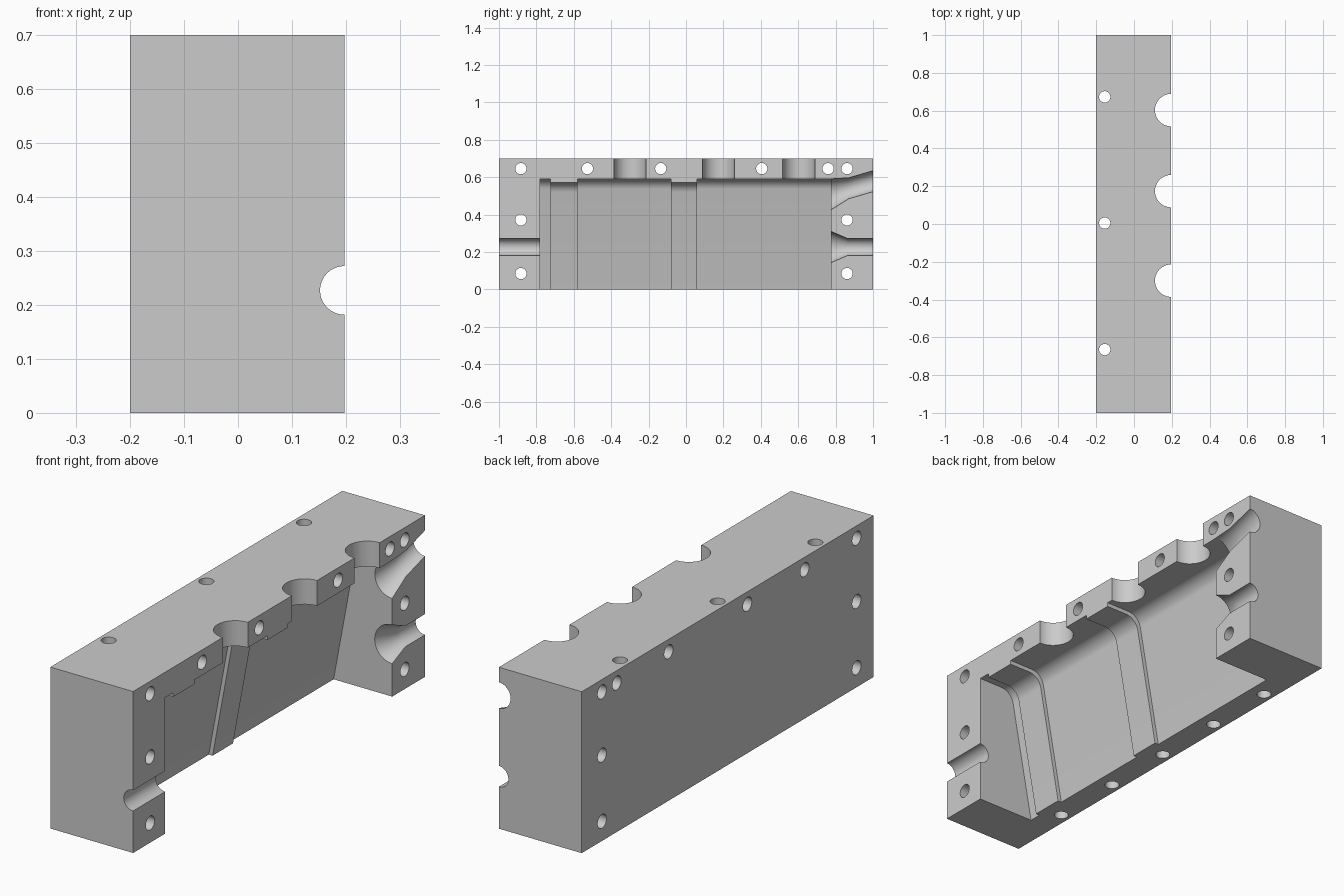
import bpy, bmesh, math
from mathutils import Vector

if "Cube" in bpy.data.objects:
    bpy.data.objects.remove(bpy.data.objects["Cube"])

PART = 0.197                      # parting face, on +x
AXES = {"x": (1, 2), "y": (0, 2), "z": (0, 1)}
cutters = []

grey = bpy.data.materials.new("plain grey")
grey.use_nodes = True
grey.diffuse_color = (0.6, 0.6, 0.6, 1)
grey.node_tree.nodes["Principled BSDF"].inputs["Base Color"].default_value = (0.6, 0.6, 0.6, 1)


def loft(name, rings):
    """Closed solid through rings with equal point counts."""
    bm = bmesh.new()
    loops = [[bm.verts.new(p) for p in ring] for ring in rings]
    n = len(loops[0])
    for a, b in zip(loops, loops[1:]):
        for i in range(n):
            j = (i + 1) % n
            bm.faces.new((a[i], a[j], b[j], b[i]))
    bm.faces.new(loops[0])
    bm.faces.new(loops[-1])
    bmesh.ops.recalc_face_normals(bm, faces=bm.faces)
    mesh = bpy.data.meshes.new(name)
    bm.to_mesh(mesh)
    bm.free()
    mesh.materials.append(grey)
    ob = bpy.data.objects.new(name, mesh)
    bpy.context.collection.objects.link(ob)
    return ob


def cut(name, rings):
    ob = loft(name, rings)
    ob.hide_render = True
    cutters.append(ob)


def circle(axis, centre, r, sides=48):
    u, v = AXES[axis]
    ring = []
    for i in range(sides):
        a = math.tau * (i + 0.5) / sides
        p = Vector(centre)
        p[u] += r * math.cos(a)
        p[v] += r * math.sin(a)
        ring.append(p)
    return ring


def cavity(name, y0, y1, inset):
    """Leaning wall, rounded into a flat ceiling."""
    top, lean, r = 0.59 - inset, 0.185, 0.065
    foot = -0.084 + inset
    slant = math.hypot(1, lean)
    cz = top - r
    cx = foot + lean * cz + r * slant
    profile = [(0.4, -0.1), (foot - 0.1 * lean, -0.1)]
    start = math.pi - math.atan(lean)
    for i in range(13):
        a = start + (math.pi / 2 - start) * i / 12
        profile.append((cx + r * math.cos(a), cz + r * math.sin(a)))
    profile.append((0.4, top))
    cut(name, [[(x, y, z) for x, z in profile] for y in (y0, y1)])


# Solid block
block = loft("mould_half", [
    [(-0.2, y, 0), (PART, y, 0), (PART, y, 0.7), (-0.2, y, 0.7)] for y in (-1, 1)])

# Main cavity: shallow at the two bands, deeper between them
cavity("band_cavity", -0.75, 0.75, 0.018)
for y0, y1 in ((-0.78, -0.725), (-0.58, -0.08), (0.06, 0.775)):
    cavity("deep_cavity", y0, y1, 0)

# Half-round pouring openings in the top
for y in (-0.3, 0.174, 0.603):
    cut("top_opening", [circle("z", (PART, y, z), 0.086) for z in (0.5, 0.8)])

# Channels through the ends, flared where they meet the cavity
cut("front_channel", [circle("y", (PART, y, 0.227), 0.045) for y in (-1.1, -0.7)])
cut("back_channel", [circle("y", (PART, y, 0.227), r)
                     for y, r in ((0.74, 0.099), (0.865, 0.045), (1.1, 0.045))])
cut("sloped_channel", [circle("y", (PART, y, z), r)
                       for y, z, r in ((0.75, 0.5, 0.09), (0.87, 0.541, 0.056), (1.1, 0.608, 0.056))])

# Bolt holes across the block
bolts = [(y, z) for y in (-0.883, 0.861) for z in (0.085, 0.372, 0.646)]
bolts += [(y, 0.646) for y in (-0.527, -0.135, 0.405, 0.76)]
for y, z in bolts:
    cut("bolt_hole", [circle("x", (x, y, z), 0.03, 32) for x in (-0.3, 0.3)])

# Upright holes: three go through, two are blind from below
for y, top in ((-0.665, 0.8), (-0.33, 0.35), (0.005, 0.8), (0.34, 0.35), (0.673, 0.8)):
    cut("upright_hole", [circle("z", (-0.155, y, z), 0.03, 32) for z in (-0.1, top)])

# Apply all cuts, then discard the cutters
for c in cutters:
    m = block.modifiers.new(c.name, "BOOLEAN")
    m.operation, m.solver, m.object = "DIFFERENCE", "EXACT", c
bpy.context.view_layer.update()
graph = bpy.context.evaluated_depsgraph_get()
result = bpy.data.meshes.new_from_object(block.evaluated_get(graph))
block.modifiers.clear()
block.data = result
for c in cutters:
    bpy.data.objects.remove(c)

bpy.ops.object.select_all(action="DESELECT")
block.select_set(True)
bpy.context.view_layer.objects.active = block
bpy.ops.object.shade_smooth_by_angle(angle=math.radians(25))
